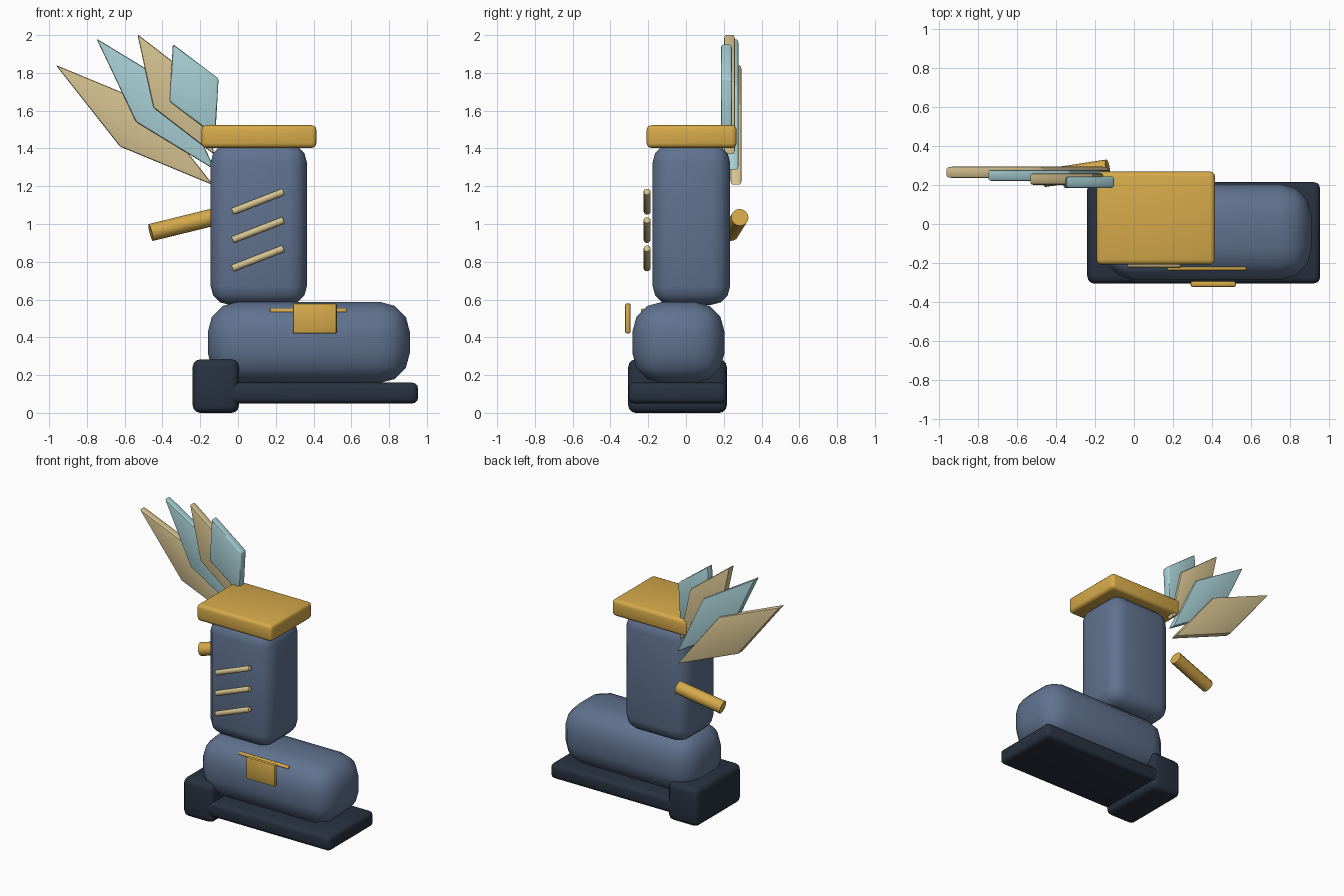
import bpy, bmesh, math
from mathutils import Vector

if "Cube" in bpy.data.objects:
    bpy.data.objects.remove(bpy.data.objects["Cube"])


def material(name, color):
    m = bpy.data.materials.new(name)
    m.diffuse_color = (*[(c / 255) ** 2.2 for c in color], 1)
    m.use_nodes = True
    m.node_tree.nodes["Principled BSDF"].inputs["Base Color"].default_value = m.diffuse_color
    return m


BLUE = material("slate blue", (96, 114, 142))
DARK = material("dark navy", (44, 53, 66))
GOLD = material("gold", (212, 168, 75))
TAN = material("tan", (212, 193, 143))
TEAL = material("pale teal", (166, 207, 212))


def finish(name, bm, mat, bevel=0, segments=3, edges=None):
    """Round the edges, then turn the bmesh into a smooth-shaded object."""
    bmesh.ops.recalc_face_normals(bm, faces=bm.faces[:])
    if bevel:
        bmesh.ops.bevel(bm, geom=edges or bm.edges[:], offset=bevel,
                        segments=segments, profile=0.5, affect='EDGES',
                        clamp_overlap=True)
    mesh = bpy.data.meshes.new(name)
    bm.to_mesh(mesh)
    bm.free()
    mesh.materials.append(mat)
    ob = bpy.data.objects.new(name, mesh)
    bpy.context.collection.objects.link(ob)
    bpy.ops.object.select_all(action='DESELECT')
    ob.select_set(True)
    bpy.context.view_layer.objects.active = ob
    bpy.ops.object.shade_smooth_by_angle(angle=math.radians(40))
    return ob


def box(name, x, y, z, mat, bevel, segments=3):
    bm = bmesh.new()
    bmesh.ops.create_cube(bm, size=1)
    for v in bm.verts:
        v.co = [(lo + hi) / 2 + c * (hi - lo) for c, (lo, hi) in zip(v.co, (x, y, z))]
    return finish(name, bm, mat, bevel, segments)


def rod(name, a, b, radius, mat, sides=16, bevel=0):
    a, b = Vector(a), Vector(b)
    bm = bmesh.new()
    bmesh.ops.create_cone(bm, cap_ends=True, segments=sides, radius1=radius,
                          radius2=radius, depth=(b - a).length)
    rims = [e for e in bm.edges if abs(e.verts[0].co.z - e.verts[1].co.z) < 1e-5]
    ob = finish(name, bm, mat, bevel, 2, rims)
    ob.rotation_euler = (b - a).to_track_quat('Z', 'Y').to_euler()
    ob.location = (a + b) / 2
    return ob


def feather(name, tip, left, root, y, mat, thick=0.058):
    """Thin slanted parallelogram; the fourth corner follows from the other three."""
    right = (tip[0] + root[0] - left[0], tip[1] + root[1] - left[1])
    bm = bmesh.new()
    rings = [[bm.verts.new((px, y + s * thick / 2, pz))
              for px, pz in (tip, left, root, right)] for s in (-1, 1)]
    bm.faces.new(rings[0])
    bm.faces.new(rings[1][::-1])
    for i in range(4):
        j = (i + 1) % 4
        bm.faces.new((rings[0][i], rings[1][i], rings[1][j], rings[0][j]))
    return finish(name, bm, mat, 0.01, 2)


# Boot body
box("sole", (-0.2, 0.953), (-0.304, 0.214), (0.05, 0.16), DARK, 0.03)
box("heel", (-0.24, 0.005), (-0.306, 0.216), (0.0, 0.283), DARK, 0.04)
box("foot", (-0.16, 0.91), (-0.284, 0.204), (0.158, 0.588), BLUE, 0.16)
box("shaft", (-0.145, 0.365), (-0.177, 0.234), (0.572, 1.425), BLUE, 0.1)
box("cuff", (-0.193, 0.415), (-0.208, 0.268), (1.403, 1.523), GOLD, 0.025)

# Laces across the front of the shaft
for i in range(3):
    z = 1.118 - 0.15 * i
    rod(f"lace_{i + 1}", (-0.03, -0.206, z - 0.053), (0.242, -0.206, z + 0.053),
        0.019, TAN, 12, 0.006)

# Strap and buckle on the foot
rod("strap", (0.17, -0.227, 0.54), (0.575, -0.227, 0.54), 0.012, GOLD, 12, 0.003)
box("buckle", (0.29, 0.523), (-0.322, -0.293), (0.42, 0.58), GOLD, 0.01, 2)

# Spur behind the shaft
rod("spur", (-0.135, 0.285, 1.035), (-0.462, 0.235, 0.955), 0.046, GOLD)

# Fan of feathers, from the outermost to the innermost
feather("feather_1", (-0.965, 1.842), (-0.625, 1.41), (-0.13, 1.205), 0.265, TAN)
feather("feather_2", (-0.75, 1.982), (-0.54, 1.54), (-0.12, 1.285), 0.249, TEAL)
feather("feather_3", (-0.533, 2.005), (-0.447, 1.615), (-0.125, 1.367), 0.23, TAN)
feather("feather_4", (-0.345, 1.953), (-0.362, 1.648), (-0.12, 1.465), 0.214, TEAL)
